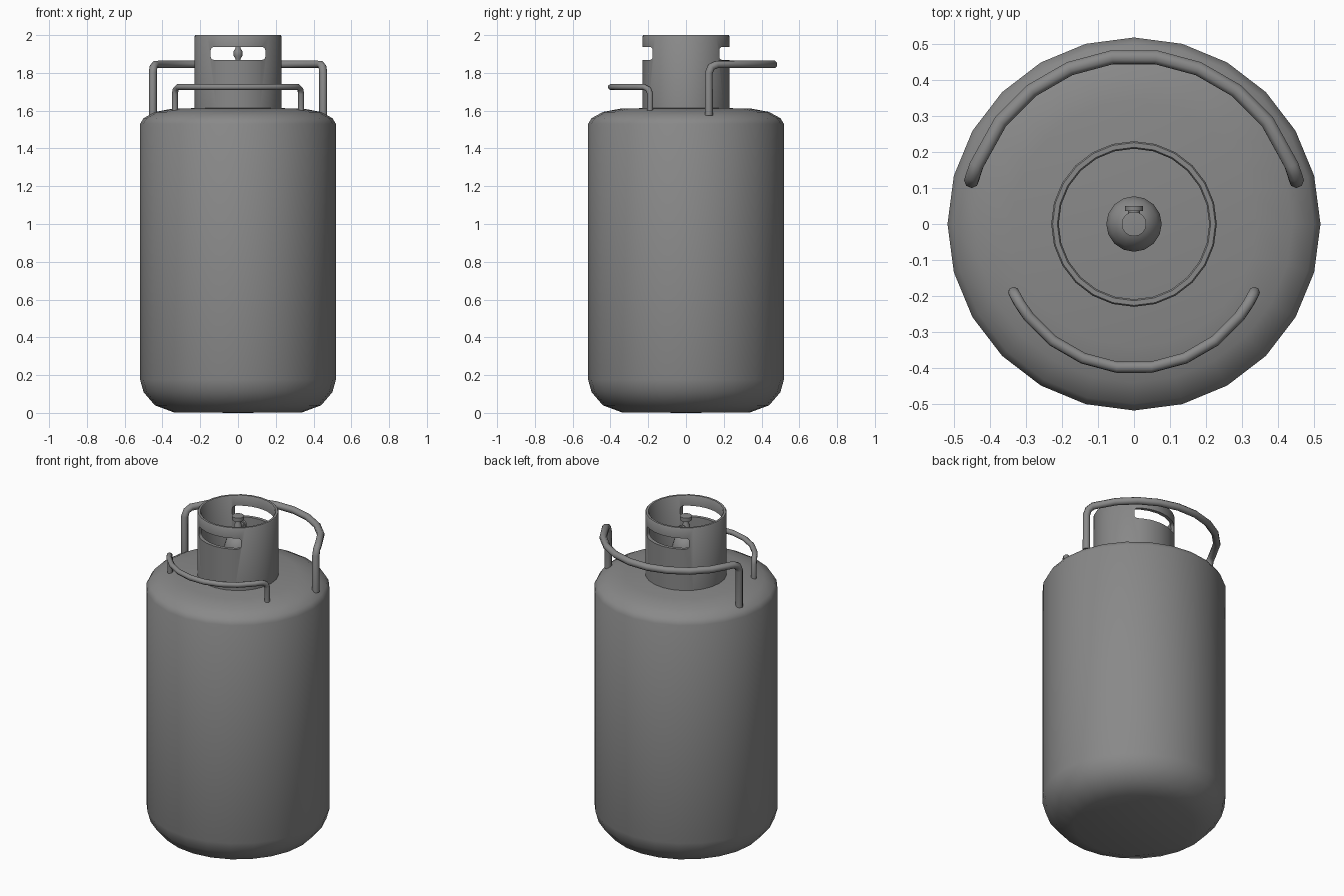
import bpy, bmesh, math

if "Cube" in bpy.data.objects:
    bpy.data.objects.remove(bpy.data.objects["Cube"])

# Dark grey paint shared by all parts
PAINT = bpy.data.materials.new("dark_grey_paint")
PAINT.diffuse_color = (0.25, 0.25, 0.25, 1)
PAINT.use_nodes = True
PAINT.node_tree.nodes["Principled BSDF"].inputs["Base Color"].default_value = PAINT.diffuse_color


def finish(obj, angle=50):
    bpy.ops.object.select_all(action='DESELECT')
    bpy.context.view_layer.objects.active = obj
    obj.select_set(True)
    bpy.ops.object.shade_smooth_by_angle(angle=math.radians(angle))
    obj.data.materials.clear()
    obj.data.materials.append(PAINT)


def add_mesh(name, bm):
    bmesh.ops.remove_doubles(bm, verts=bm.verts, dist=1e-5)
    bmesh.ops.recalc_face_normals(bm, faces=bm.faces)
    me = bpy.data.meshes.new(name)
    bm.to_mesh(me)
    bm.free()
    obj = bpy.data.objects.new(name, me)
    bpy.context.collection.objects.link(obj)
    return obj


def lathe(name, profile, sides=24, closed=False):
    bm = bmesh.new()
    vs = [bm.verts.new((r, 0, z)) for r, z in profile]
    pairs = list(zip(vs, vs[1:])) + ([(vs[-1], vs[0])] if closed else [])
    edges = [bm.edges.new(p) for p in pairs]
    bmesh.ops.spin(bm, geom=vs + edges, axis=(0, 0, 1), cent=(0, 0, 0),
                   angle=2 * math.pi, steps=sides)
    return add_mesh(name, bm)


def tube(name, points, radius):
    cu = bpy.data.curves.new(name, 'CURVE')
    cu.dimensions = '3D'
    cu.bevel_depth = radius
    cu.bevel_resolution = 2
    cu.use_fill_caps = True
    sp = cu.splines.new('POLY')
    sp.points.add(len(points) - 1)
    for p, co in zip(sp.points, points):
        p.co = (*co, 1)
    obj = bpy.data.objects.new(name, cu)
    bpy.context.collection.objects.link(obj)
    bpy.ops.object.select_all(action='DESELECT')
    bpy.context.view_layer.objects.active = obj
    obj.select_set(True)
    bpy.ops.object.convert(target='MESH')
    finish(bpy.context.object)


def handle(name, cy, radius, start, side, z0, z1, thick, bend):
    """Leg up, rounded bend, horizontal arc, mirrored bend and leg."""
    def at(deg, z):
        a = math.radians(deg)
        return (radius * math.cos(a), cy + side * radius * math.sin(a), z)
    d = math.degrees(bend / radius)
    half = [at(start, z0), at(start, z1 - bend),
            at(start + 0.3 * d, z1 - 0.3 * bend), at(start + d, z1)]
    steps = [a for a in (37.5, 52.5, 67.5, 82.5) if a > start + d + 4]
    half += [at(a, z1) for a in steps]
    tube(name, half + [(-x, y, z) for x, y, z in reversed(half)], thick)


# Tank body
finish(lathe("tank_body", [
    (0, 0), (0.34, 0.003), (0.44, 0.04), (0.50, 0.11), (0.518, 0.175),
    (0.518, 1.53), (0.50, 1.56), (0.44, 1.593), (0.34, 1.612), (0, 1.615)]))

# Protective collar with a rounded slot in front and back
collar = lathe("collar", [
    (0.230, 1.60), (0.230, 1.995), (0.226, 2.0), (0.213, 2.0),
    (0.209, 1.995), (0.209, 1.60)], closed=True)
bpy.ops.mesh.primitive_cube_add(size=1, location=(0, 0, 1.903))
cutter = bpy.context.object
cutter.name = "slot_cutter"
cutter.hide_render = True
bm = bmesh.new()
bm.from_mesh(cutter.data)
bmesh.ops.scale(bm, vec=(0.29, 1, 0.068), verts=bm.verts)
along_y = [e for e in bm.edges
           if abs((e.verts[0].co - e.verts[1].co).y) > 0.5]
bmesh.ops.bevel(bm, geom=along_y, offset=0.018, segments=3, profile=0.5,
                affect='EDGES')
bm.to_mesh(cutter.data)
bm.free()
mod = collar.modifiers.new("slots", 'BOOLEAN')
mod.operation = 'DIFFERENCE'
mod.solver = 'EXACT'
mod.object = cutter
bpy.context.view_layer.objects.active = collar
bpy.ops.object.modifier_apply(modifier=mod.name)
bpy.data.objects.remove(cutter)
finish(collar, 40)

# Valve: base with domed top, neck, stem and knob
finish(lathe("valve", [
    (0, 1.60), (0.077, 1.60), (0.077, 1.79), (0.066, 1.825), (0.04, 1.85),
    (0.014, 1.86), (0.014, 1.875), (0.023, 1.89), (0.023, 1.915),
    (0.014, 1.93), (0.014, 1.945), (0.034, 1.948), (0.034, 1.972),
    (0, 1.975)], sides=16), 50)

# Valve outlet pointing to the back, with its flange
for name, r, depth, y in (("valve_outlet", 0.016, 0.05, 0.025),
                          ("outlet_flange", 0.025, 0.014, 0.043)):
    bpy.ops.mesh.primitive_cylinder_add(
        vertices=12, radius=r, depth=depth, location=(0, y, 1.903),
        rotation=(math.pi / 2, 0, 0))
    bpy.context.object.name = name
    finish(bpy.context.object)

# Carrying handles: tall one at the back, low one at the front
handle("back_handle", 0, 0.467, 15, 1, 1.575, 1.845, 0.021, 0.045)
handle("front_handle", -0.031, 0.37, 25.5, -1, 1.60, 1.725, 0.016, 0.035)
